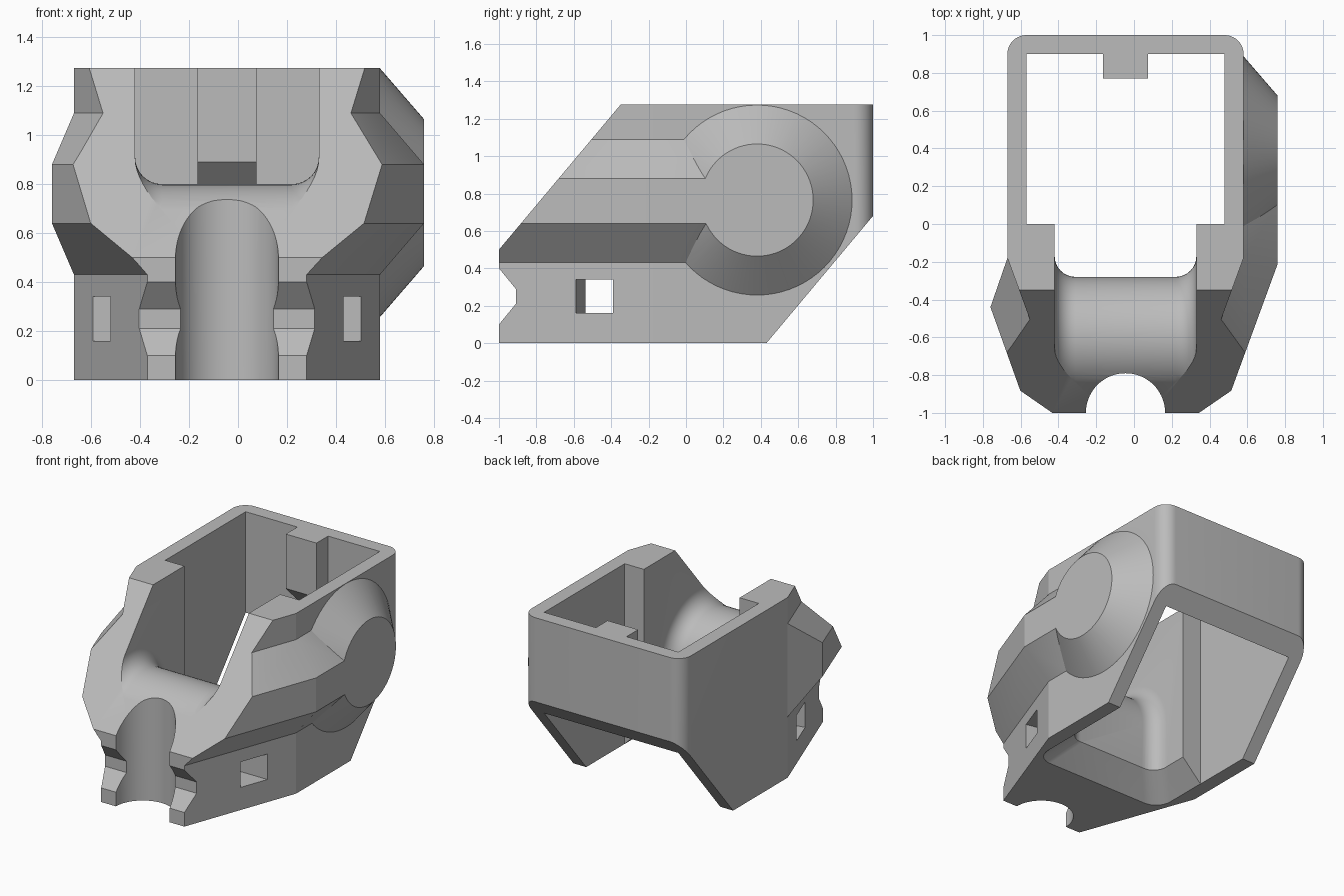
import bpy, bmesh
from math import sin, cos, pi, radians

cube = bpy.data.objects.get("Cube")
if cube:
    bpy.data.objects.remove(cube, do_unlink=True)

MID = -0.045          # plane of symmetry of the shell
TOP = 1.275
grey = bpy.data.materials.new("light grey")
grey.use_nodes = True
grey.diffuse_color = (0.5, 0.5, 0.5, 1)
grey.node_tree.nodes["Principled BSDF"].inputs["Base Color"].default_value = (0.5, 0.5, 0.5, 1)


def loft(name, rings):
    """Closed solid through rings that have equal point counts."""
    bm = bmesh.new()
    loops = [[bm.verts.new(p) for p in ring] for ring in rings]
    n = len(loops[0])
    for a, b in zip(loops, loops[1:]):
        for i in range(n):
            j = (i + 1) % n
            bm.faces.new((a[i], a[j], b[j], b[i]))
    bm.faces.new(loops[0])
    bm.faces.new(loops[-1])
    bmesh.ops.recalc_face_normals(bm, faces=bm.faces)
    me = bpy.data.meshes.new(name)
    bm.to_mesh(me)
    bm.free()
    me.materials.append(grey)
    ob = bpy.data.objects.new(name, me)
    bpy.context.collection.objects.link(ob)
    return ob


def plan_prism(name, pts, z0, z1):
    return loft(name, [[(x, y, z) for x, y in pts] for z in (z0, z1)])


def side_prism(name, pts, x0, x1):
    return loft(name, [[(x, y, z) for y, z in pts] for x in (x0, x1)])


def combine(target, tool, operation):
    mod = target.modifiers.new(operation, 'BOOLEAN')
    mod.operation = operation
    mod.solver = 'EXACT'
    mod.object = tool
    bpy.context.view_layer.objects.active = target
    bpy.ops.object.modifier_apply(modifier=mod.name)
    bpy.data.objects.remove(tool, do_unlink=True)


def flip(x):
    return 2 * MID - x


def arc(cx, cy, r, a0, a1, n):
    return [(cx + r * cos(radians(a0 + (a1 - a0) * i / n)),
             cy + r * sin(radians(a0 + (a1 - a0) * i / n))) for i in range(n + 1)]


def mirrored(half):
    return half + [(flip(x), y) for x, y in reversed(half)]


# Shell: tapered nose and rounded rear corners
half = [(0.244, -1.1), (0.58, -0.18)] + arc(0.48, 0.9, 0.1, 0, 90, 10)
shell = plan_prism("shell", mirrored(half), 0, TOP)


# Side ridges
def ridge(name, stations, mirror):
    rings = []
    for (bx, by), (ox, oy) in stations:
        ix, iy = bx + (bx - ox) * 0.4, by + (by - oy) * 0.4
        ring = [(bx, by, 0.43), (ox, oy, 0.64), (ox, oy, 0.88),
                (bx, by, 1.09), (ix, iy, 1.09), (ix, iy, 0.43)]
        rings.append([(flip(x) if mirror else x, y, z) for x, y, z in ring])
    return loft(name, rings)


nose = ((0.207, -1.2), (0.376, -1.262))
combine(shell, ridge("left_ridge", [((0.58, 0.38), (0.76, 0.38)),
                                    ((0.58, -0.18), (0.76, -0.213)), nose], False), 'UNION')
combine(shell, ridge("right_ridge", [((0.58, -0.18), (0.67, -0.44)), nose], True), 'UNION')

# Conical boss on the left side
boss = loft("boss", [[(x, y, z) for y, z in arc(0.38, 0.765, r, 0, 355, 71)]
                     for x, r in ((0.52, 0.46), (0.58, 0.508), (0.76, 0.3))])
combine(shell, boss, 'UNION')

# Sloped front with a V groove across the nose
front = [(-1, -1), (-1, 0.1), (-0.91, 0.21), (-0.91, 0.29), (-1, 0.4), (-1, 0.5),
         (-0.161, 1.5), (-2, 1.5), (-2, -1)]
combine(shell, side_prism("front_cutter", front, -2, 2), 'DIFFERENCE')

# Sloped underside at the rear
rear = [(-0.07, -0.597), (1.5, 1.277), (1.5, -0.597)]
combine(shell, side_prism("rear_cutter", rear, -2, 2), 'DIFFERENCE')

# Main opening
opening = [(0.48, 0), (0.48, 0.9), (flip(0.48), 0.9), (flip(0.48), 0)]
combine(shell, plan_prism("opening_cutter", opening, -1, 2), 'DIFFERENCE')


# Front slot: runs over a rounded saddle, with rounded corners
def slot_ring(x, d):
    pts = [(0.05, -1), (-0.28 + d, -1)] + arc(-0.6, 0.48, 0.32 + d, 0, 140, 24)
    y, z = pts[-1]
    pts += [(y - 0.23, z + 0.193), (y - 0.23, 2), (0.05, 2)]
    return [(x, py, pz) for py, pz in pts]


RHO, STEPS = 0.11, 8
edge = [(0.33 - RHO + RHO * sin(pi / 2 * i / STEPS), RHO - RHO * cos(pi / 2 * i / STEPS))
        for i in range(STEPS + 1)]
rings = [slot_ring(x, d) for x, d in reversed(edge)]
rings += [slot_ring(flip(x), d) for x, d in edge]
combine(shell, loft("slot_cutter", rings), 'DIFFERENCE')


# Flared lower mouth of the slot
def mouth_ring(z, grow):
    side = 0.33 + grow
    right = [(side, 0.05)] + arc(side - 0.12, -0.16 - grow, 0.12, 0, -90, 8)
    return [(x, y, z) for x, y in mirrored(right)]


combine(shell, loft("mouth_cutter", [mouth_ring(-0.05, 0.199), mouth_ring(0.15, -0.001)]),
        'DIFFERENCE')

# Vertical round channel in the nose
channel = plan_prism("channel_cutter", arc(MID, -1, 0.21, 0, 355, 71), -1, 2)
combine(shell, channel, 'DIFFERENCE')

# Curved tie passage through both sides
tie_half = [(0.8, -0.39), (0.8, -0.59), (0.434, -0.59), (0.28, -0.557), (0.12, -0.537)]
tie = [(x, y) for x, y in mirrored(tie_half)]
combine(shell, plan_prism("tie_cutter", tie, 0.16, 0.34), 'DIFFERENCE')

# Locating tab on the rear wall
tab = side_prism("rear_tab", [(0.77, TOP), (0.77, 0.89), (0.9, 0.76), (0.9, TOP)], -0.165, 0.075)

for ob in (shell, tab):
    bpy.ops.object.select_all(action='DESELECT')
    ob.select_set(True)
    bpy.context.view_layer.objects.active = ob
    bpy.ops.object.shade_smooth_by_angle(angle=radians(18))
